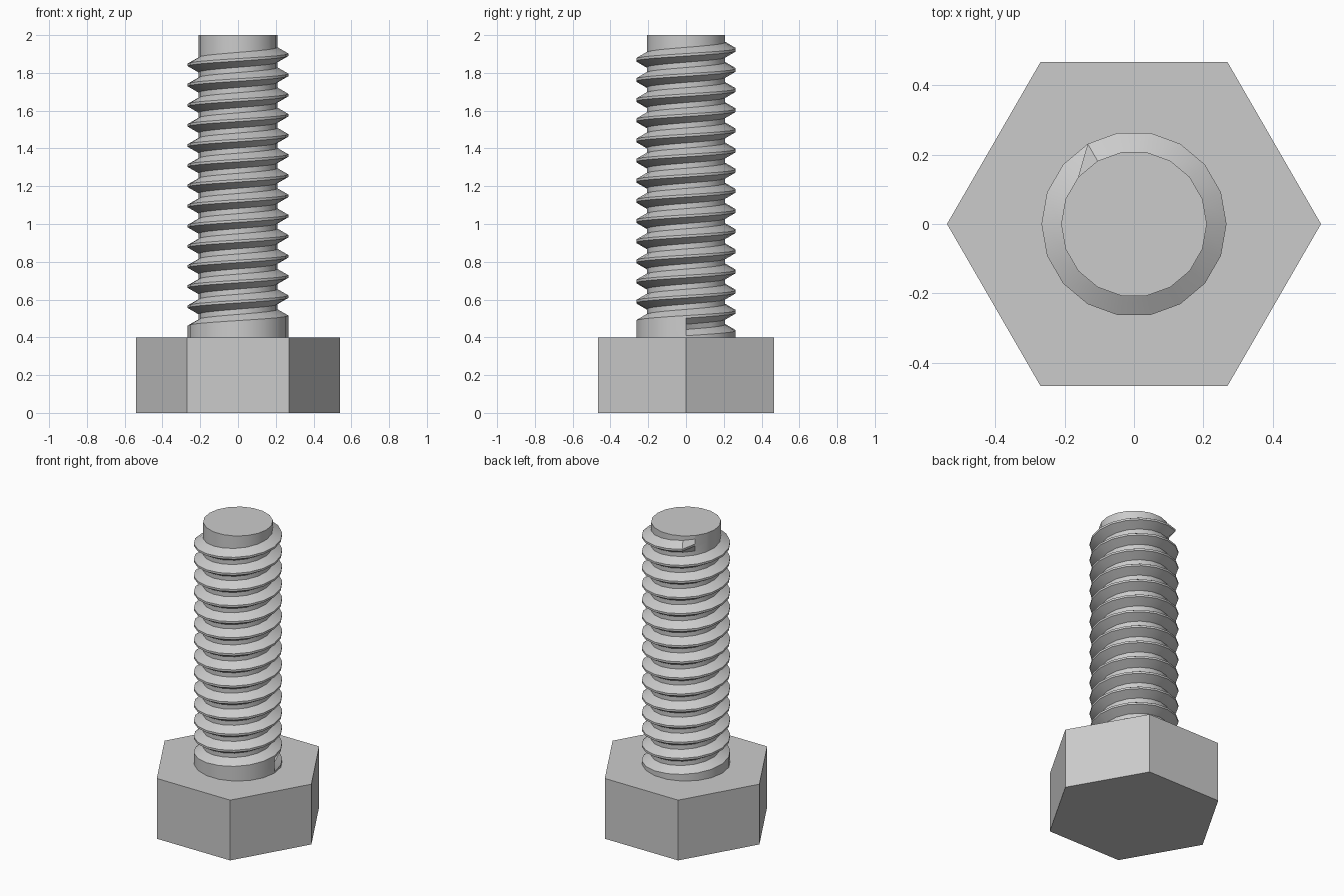
import bpy, bmesh
from math import cos, sin, tan, tau, radians

cube = bpy.data.objects.get("Cube")
if cube:
    bpy.data.objects.remove(cube, do_unlink=True)

SEG = 18                          # sides per turn
PITCH = 0.1067
MAJOR, MINOR = 0.2667, 0.21
HEAD_TOP, TOP = 0.4, 2.0
LAST = SEG * 14 + 6               # step where the thread runs out
START = 0.402                     # crest height at the first step
CREST = PITCH / 16                # half width of the flat crest
FLANK = (MAJOR - MINOR) * tan(radians(30))

steel = bpy.data.materials.new("steel grey")
steel.use_nodes = True
grey = (0.6, 0.6, 0.6, 1)
steel.diffuse_color = grey
steel.node_tree.nodes["Principled BSDF"].inputs["Base Color"].default_value = grey


def make_object(name, bm):
    bmesh.ops.remove_doubles(bm, verts=bm.verts, dist=0.0002)
    bmesh.ops.recalc_face_normals(bm, faces=bm.faces)
    mesh = bpy.data.meshes.new(name)
    bm.to_mesh(mesh)
    bm.free()
    mesh.materials.append(steel)
    obj = bpy.data.objects.new(name, mesh)
    bpy.context.collection.objects.link(obj)
    return obj


# Hexagonal head
bm = bmesh.new()
corners = [bm.verts.new((0.5389 * cos(tau * k / 6), 0.5389 * sin(tau * k / 6), 0))
           for k in range(6)]
base = bm.faces.new(corners)
lid = bmesh.ops.extrude_face_region(bm, geom=[base], use_keep_orig=True)
bmesh.ops.translate(bm, vec=(0, 0, HEAD_TOP),
                    verts=[v for v in lid["geom"] if isinstance(v, bmesh.types.BMVert)])
make_object("hex_head", bm)


# Threaded shank: a crest-and-groove profile swept up a helix
def crest_radius(i):
    return MAJOR if i <= LAST else MINOR


def profile(i):
    low = START + PITCH * i / SEG
    high = low + PITCH
    root = MINOR if i else MAJOR
    upper = crest_radius(i + SEG)
    points = [(crest_radius(i), low - CREST), (crest_radius(i), low + CREST),
              (root, low + CREST + FLANK), (root, high - CREST - FLANK),
              (upper, high - CREST)]
    if i < SEG:                   # plain collar below the first turn
        points.insert(0, (MAJOR, HEAD_TOP))
    elif i == SEG:
        points.insert(0, (MAJOR, HEAD_TOP))
    else:
        points.insert(0, points[0])
    points.append((MINOR, TOP) if i > LAST - SEG else points[-1])
    return [(r, min(max(z, HEAD_TOP), TOP)) for r, z in points]


bm = bmesh.new()
columns = []
for i in range(LAST + 2):
    a = tau * i / SEG
    columns.append([bm.verts.new((r * cos(a), r * sin(a), z)) for r, z in profile(i)])

for i, (left, right) in enumerate(zip(columns, columns[1:])):
    for k in range(len(left) - 1):
        if k == 0 and i >= SEG:
            continue
        if k == len(left) - 2 and i <= LAST - SEG:
            continue
        bm.faces.new((left[k], right[k], right[k + 1], left[k + 1]))

# Flat end of the shank
bm.faces.new([bm.verts.new((MINOR * cos(tau * k / SEG), MINOR * sin(tau * k / SEG), TOP))
              for k in range(SEG)])
shank = make_object("threaded_shank", bm)
bpy.ops.object.select_all(action="DESELECT")
shank.select_set(True)
bpy.context.view_layer.objects.active = shank
bpy.ops.object.shade_smooth_by_angle(angle=radians(30))
